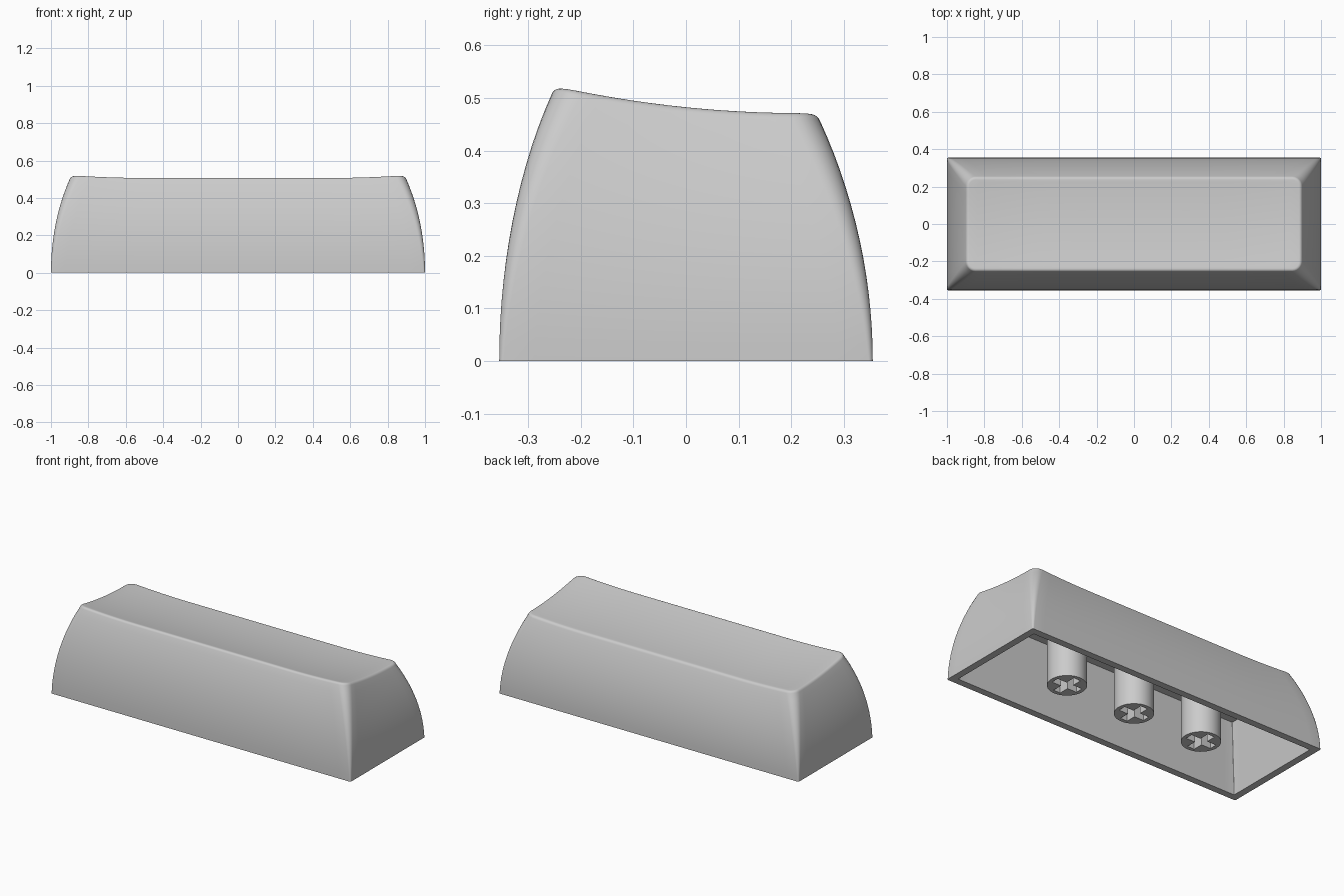
import bpy, bmesh, math

old = bpy.data.objects.get("Cube")
if old:
    bpy.data.objects.remove(old, do_unlink=True)

# One plain grey plastic
grey = bpy.data.materials.new("light_grey_plastic")
grey.use_nodes = True
colour = (0.6, 0.6, 0.6, 1)
grey.diffuse_color = colour
bsdf = grey.node_tree.nodes["Principled BSDF"]
bsdf.inputs["Base Color"].default_value = colour
bsdf.inputs["Roughness"].default_value = 0.6

LONG, SHORT, ARC = 30, 12, 6      # segments along each side and corner
FILLET = 0.02


def make_object(name, bm):
    bmesh.ops.recalc_face_normals(bm, faces=bm.faces)
    mesh = bpy.data.meshes.new(name)
    bm.to_mesh(mesh)
    bm.free()
    mesh.materials.append(grey)
    obj = bpy.data.objects.new(name, mesh)
    bpy.context.collection.objects.link(obj)
    return obj


def smooth(obj, degrees):
    bpy.ops.object.select_all(action="DESELECT")
    obj.select_set(True)
    bpy.context.view_layer.objects.active = obj
    bpy.ops.object.shade_smooth_by_angle(angle=math.radians(degrees))


def rounded_rect(a, b, r):
    """Outline with half sizes a, b and corner radius r, evenly divided."""
    points = []
    corners = [(1, 1), (-1, 1), (-1, -1), (1, -1)]
    for i, (sx, sy) in enumerate(corners):
        cx, cy = sx * (a - r), sy * (b - r)
        for k in range(ARC + 1):
            ang = math.pi / 2 * (i + k / ARC)
            points.append((cx + r * math.cos(ang), cy + r * math.sin(ang)))
        # straight run to the start of the next corner
        nx, ny = corners[(i + 1) % 4]
        ang = math.pi / 2 * (i + 1)
        ex = nx * (a - r) + r * math.cos(ang)
        ey = ny * (b - r) + r * math.sin(ang)
        px, py = points[-1]
        n = LONG if i % 2 == 0 else SHORT
        points += [(px + (ex - px) * k / n, py + (ey - py) * k / n)
                   for k in range(1, n)]
    return points


def top_height(x, y):
    """Tilted, dished top that rises toward both ends."""
    rise = min(1, max(0, (abs(x) - 0.5) / 0.39)) ** 2
    return 0.483 - 0.102 * y + 0.234 * y * y - 0.014 * (1 - rise)


# Cap shell: stacked outlines from the cavity ceiling round to the dished top
loops = []
for a, b, z in ((0.9, 0.26, 0.4), (0.958, 0.313, 0)):
    loops.append([(x, y, z) for x, y in rounded_rect(a, b, 0.004)])

# bowed outer walls with corners that soften upward
for i in range(15):
    t = i / 14
    lean = 0.1 * t * t
    outline = rounded_rect(1 - lean, 0.355 - lean, 0.008 + 0.045 * t)
    loops.append([(x, y, t * (top_height(x, y) - FILLET * 0.66))
                  for x, y in outline])

# rounded upper edge
start = math.radians(20)
for k in range(1, 6):
    ang = start + (math.pi / 2 - start) * k / 5
    d = FILLET * (math.cos(start) - math.cos(ang))
    drop = FILLET * (1 - math.sin(ang))
    outline = rounded_rect(0.9 - d, 0.255 - d, 0.053 - d)
    loops.append([(x, y, top_height(x, y) - drop) for x, y in outline])

# dish
for i in range(1, 20):
    s = 1 - i / 20
    outline = rounded_rect(0.881 * s, 0.236 * s, 0.034 * s)
    loops.append([(x, y, top_height(x, y)) for x, y in outline])

bm = bmesh.new()
rings = [[bm.verts.new(p) for p in loop] for loop in loops]
for low, high in zip(rings, rings[1:]):
    n = len(low)
    for j in range(n):
        k = (j + 1) % n
        bm.faces.new((low[j], low[k], high[k], high[j]))
bm.faces.new(rings[0])
bm.faces.new(rings[-1])
smooth(make_object("cap_shell", bm), 35)


# Mounting stems: round posts with a cross-shaped socket
def box(name, sx, sy, sz):
    bm = bmesh.new()
    bmesh.ops.create_cube(bm, size=1)
    bmesh.ops.scale(bm, vec=(sx, sy, sz), verts=bm.verts)
    obj = make_object(name, bm)
    obj.hide_render = True
    return obj


bm = bmesh.new()
bmesh.ops.create_cone(bm, cap_ends=True, segments=40, radius1=0.107,
                      radius2=0.107, depth=0.405)
bmesh.ops.translate(bm, vec=(0, 0, 0.2075), verts=bm.verts)
stem = make_object("middle_stem", bm)
bpy.context.view_layer.objects.active = stem
for size in ((0.168, 0.046), (0.046, 0.168)):
    cutter = box("socket_cutter", *size, 0.32)
    mod = stem.modifiers.new("socket", "BOOLEAN")
    mod.operation = "DIFFERENCE"
    mod.solver = "EXACT"
    mod.object = cutter
    bpy.context.view_layer.objects.active = stem
    bpy.ops.object.modifier_apply(modifier=mod.name)
    bpy.data.objects.remove(cutter, do_unlink=True)
smooth(stem, 30)

for name, x in (("left_stem", 0.465), ("right_stem", -0.465)):
    twin = bpy.data.objects.new(name, stem.data)
    twin.location.x = x
    bpy.context.collection.objects.link(twin)
